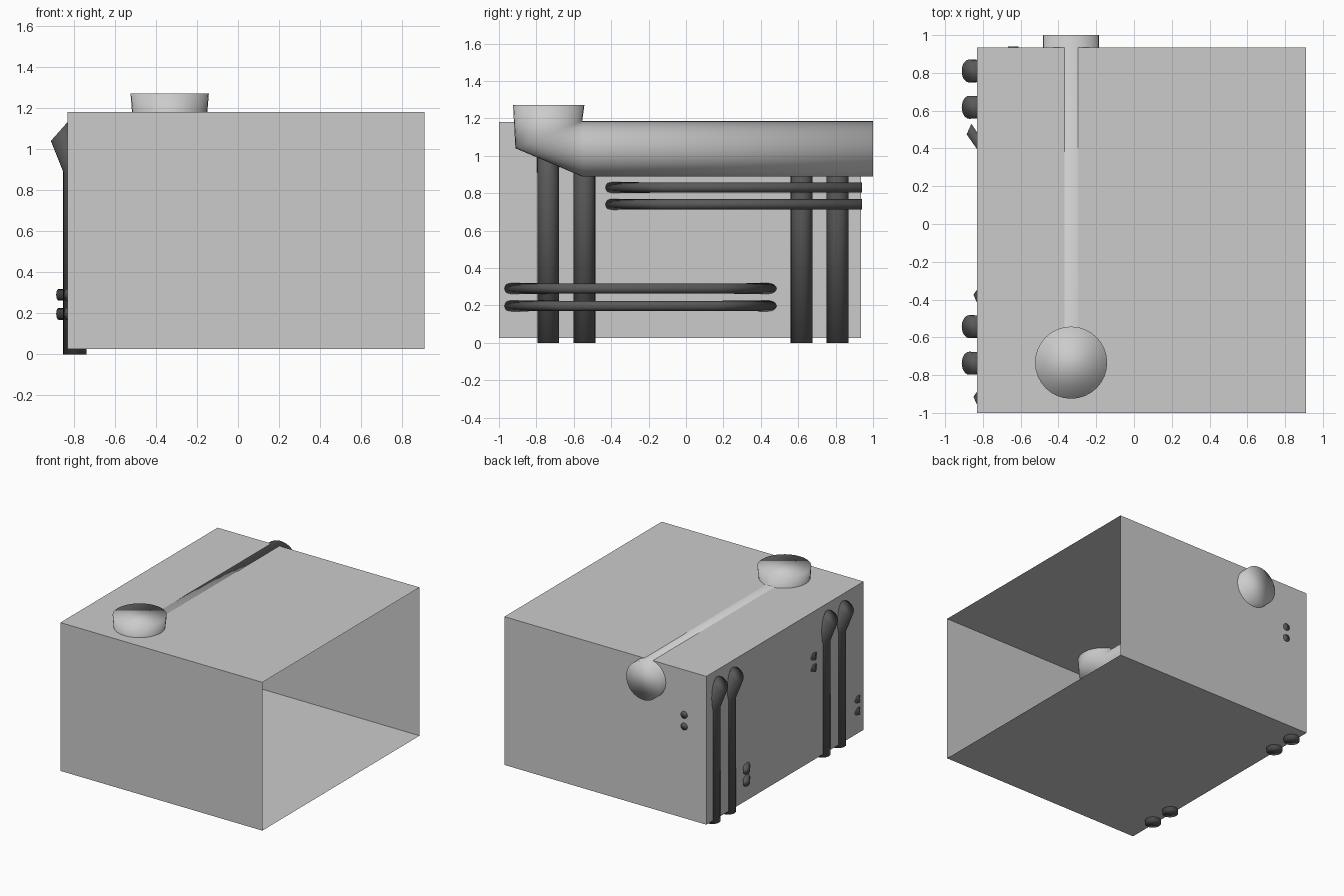
import bpy, bmesh, math
from mathutils import Vector

cube = bpy.data.objects.get("Cube")
if cube:
    bpy.data.objects.remove(cube, do_unlink=True)


def material(name, value):
    m = bpy.data.materials.new(name)
    m.use_nodes = True
    color = (value, value, value, 1)
    m.diffuse_color = color
    m.node_tree.nodes["Principled BSDF"].inputs["Base Color"].default_value = color
    return m


WALL = material("wall grey", 0.6)
DUCT = material("duct grey", 0.6)
PIPE = material("pipe dark grey", 0.1)


def finish(name, bm, mat, smooth):
    bmesh.ops.recalc_face_normals(bm, faces=bm.faces)
    mesh = bpy.data.meshes.new(name)
    bm.to_mesh(mesh)
    bm.free()
    mesh.materials.append(mat)
    for p in mesh.polygons:
        p.use_smooth = smooth
    obj = bpy.data.objects.new(name, mesh)
    bpy.context.collection.objects.link(obj)
    return obj


def tube(name, rings, side, mat, sides=32):
    """Skin capped rings; each is two opposite rim points and a half width along side."""
    bm = bmesh.new()
    loops = []
    for a, b, width in rings:
        a, b = Vector(a), Vector(b)
        mid, half = (a + b) / 2, (a - b) / 2
        angles = [2 * math.pi * i / sides for i in range(sides)]
        loops.append([bm.verts.new(mid + half * math.cos(t) + Vector(side) * width * math.sin(t))
                      for t in angles])
    for lo, hi in zip(loops, loops[1:]):
        for i in range(sides):
            j = (i + 1) % sides
            bm.faces.new((lo[i], lo[j], hi[j], hi[i]))
    bm.faces.new(loops[0])
    bm.faces.new(loops[-1])
    return finish(name, bm, mat, True)


# Thin enclosure, open on its +x side
bm = bmesh.new()
bmesh.ops.create_cube(bm, size=1)
for v in bm.verts:
    v.co = ((0.91 if v.co.x > 0 else -0.83),
            (0.935 if v.co.y > 0 else -1.0),
            (1.18 if v.co.z > 0 else 0.025))
bmesh.ops.recalc_face_normals(bm, faces=bm.faces)
opening = [f for f in bm.faces if f.normal.x > 0.9]
bmesh.ops.delete(bm, geom=opening, context='FACES_ONLY')
finish("enclosure", bm, WALL, False)

# Main duct along y, with a mitred bend rising to a wider collar
X = -0.333
tube("main_duct", [
    ((X, 1.0, 0.888), (X, 1.0, 1.185), 0.148),
    ((X, -0.553, 0.888), (X, -0.553, 1.185), 0.148),
    ((X, -0.912, 1.04), (X, -0.555, 1.186), 0.178),
    ((X, -0.925, 1.272), (X, -0.543, 1.272), 0.191),
], (1, 0, 0), DUCT)

# Upright pipes, heads bent out through the -x wall
for n, y in enumerate((-0.737, -0.543, 0.618, 0.81)):
    tube(f"upright_pipe_{n + 1}", [
        ((-0.852, y, 0), (-0.738, y, 0), 0.058),
        ((-0.852, y, 0.89), (-0.738, y, 0.89), 0.058),
        ((-0.912, y, 1.04), (-0.832, y, 1.13), 0.061),
    ], (0, 1, 0), PIPE, 24)

# Horizontal pipes, run just inside the wall with ends bent out through it
R, RUN = 0.0275, -0.64


def run_ring(y, z):
    return ((RUN - R, y, z), (RUN + R, y, z), R)


def bent_end(tip_x, tip_y, way, z):
    return ((tip_x, tip_y, z), (tip_x + 0.025, tip_y + way * 0.055, z), 0.029)


for n, z in enumerate((0.74, 0.83)):
    tube(f"upper_pipe_{n + 1}", [
        run_ring(0.94, z), run_ring(-0.11, z), bent_end(-0.85, -0.375, -1, z),
    ], (0, 0, 1), PIPE, 20)

for n, z in enumerate((0.197, 0.29)):
    tube(f"lower_pipe_{n + 1}", [
        bent_end(-0.886, 0.475, 1, z), run_ring(0.16, z),
        run_ring(-0.65, z), bent_end(-0.85, -0.915, -1, z),
    ], (0, 0, 1), PIPE, 20)
